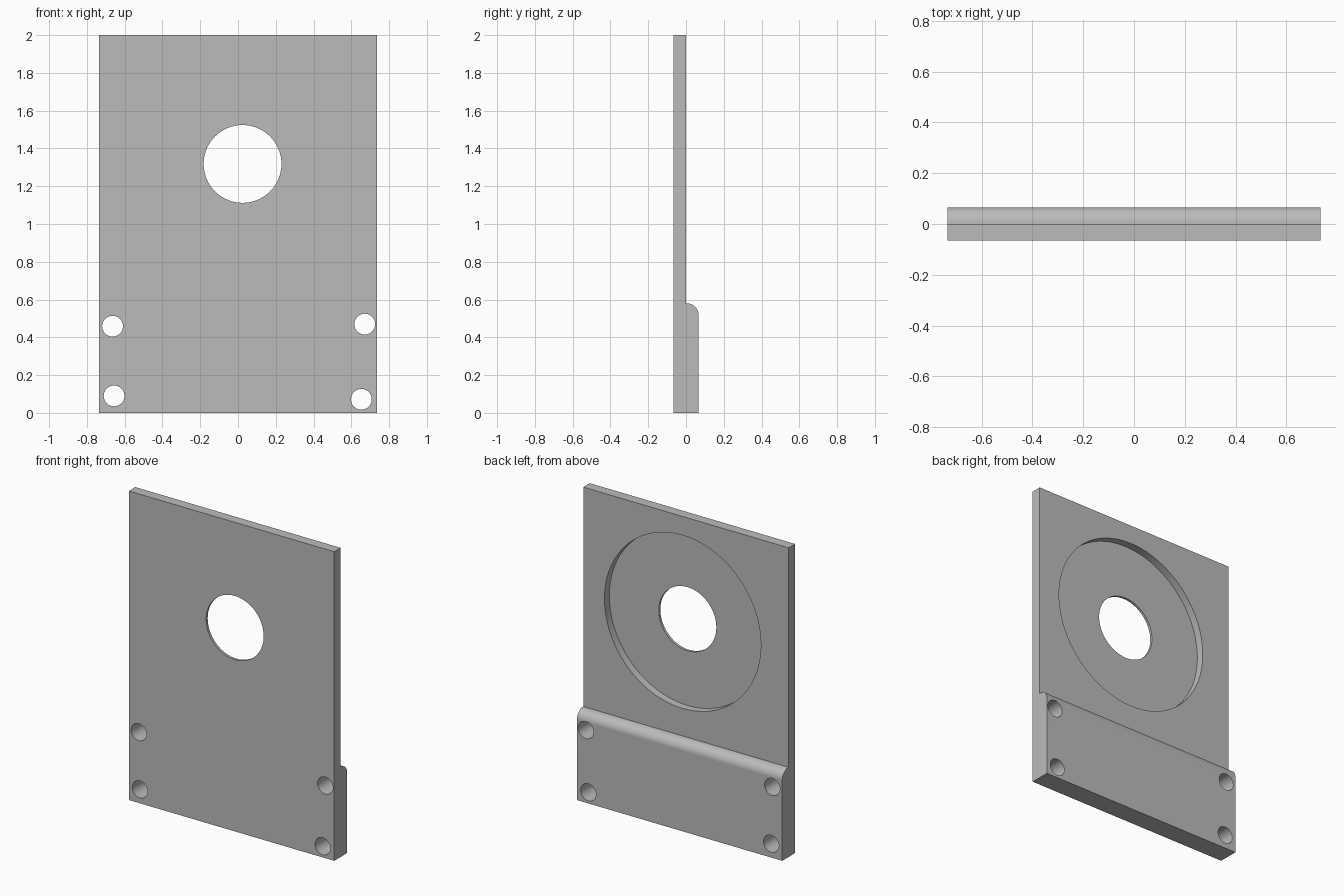
import bpy, bmesh, math
from mathutils import Matrix

cube = bpy.data.objects.get("Cube")
if cube:
    bpy.data.objects.remove(cube, do_unlink=True)

HALF_W, HALF_D, HEIGHT = 0.735, 0.066, 2.0
STEP_Z, FILLET = 0.58, 0.06

grey = bpy.data.materials.new("plain_grey")
grey.use_nodes = True
grey.diffuse_color = (0.5, 0.5, 0.5, 1)
grey.node_tree.nodes["Principled BSDF"].inputs["Base Color"].default_value = (0.5, 0.5, 0.5, 1)


def add_object(name, bm):
    bmesh.ops.recalc_face_normals(bm, faces=bm.faces)
    mesh = bpy.data.meshes.new(name)
    bm.to_mesh(mesh)
    bm.free()
    mesh.materials.append(grey)
    obj = bpy.data.objects.new(name, mesh)
    bpy.context.collection.objects.link(obj)
    return obj


def cut_round(target, x, z, radius, y0, y1, sides):
    """Cut a cylinder along y, from y0 to y1, out of the target."""
    bm = bmesh.new()
    place = Matrix.Translation((x, (y0 + y1) / 2, z)) @ Matrix.Rotation(math.pi / 2, 4, 'X')
    bmesh.ops.create_cone(bm, cap_ends=True, segments=sides, radius1=radius,
                          radius2=radius, depth=y1 - y0, matrix=place)
    cutter = add_object("hole_cutter", bm)
    cutter.hide_render = True
    mod = target.modifiers.new("cut", 'BOOLEAN')
    mod.operation, mod.solver, mod.object = 'DIFFERENCE', 'EXACT', cutter
    bpy.context.view_layer.objects.active = target
    bpy.ops.object.modifier_apply(modifier=mod.name)
    bpy.data.objects.remove(cutter, do_unlink=True)


# Side profile: thin plate with a thicker, rounded foot at the back
profile = [(-HALF_D, 0), (HALF_D, 0)]
for i in range(17):
    a = math.pi / 2 * i / 16
    profile.append((HALF_D - FILLET + FILLET * math.cos(a),
                    STEP_Z - FILLET + FILLET * math.sin(a)))
profile += [(0, STEP_Z), (0, HEIGHT), (-HALF_D, HEIGHT)]

bm = bmesh.new()
face = bm.faces.new([bm.verts.new((-HALF_W, y, z)) for y, z in profile])
side = bmesh.ops.extrude_face_region(bm, geom=[face])
bmesh.ops.translate(bm, vec=(2 * HALF_W, 0, 0),
                    verts=[v for v in side["geom"] if isinstance(v, bmesh.types.BMVert)])
plate = add_object("mounting_plate", bm)

# Round recess in the back and the through hole at its centre
cut_round(plate, 0.024, 1.318, 0.56, -0.05, 0.2, 96)
cut_round(plate, 0.024, 1.318, 0.206, -0.2, 0.2, 64)

# Four bolt holes through the foot
for x, z in [(-0.664, 0.459), (0.671, 0.47), (-0.656, 0.09), (0.653, 0.072)]:
    cut_round(plate, x, z, 0.055, -0.2, 0.2, 40)

# Smooth round surfaces, crisp edges
bpy.ops.object.select_all(action='DESELECT')
plate.select_set(True)
bpy.context.view_layer.objects.active = plate
bpy.ops.object.shade_smooth_by_angle(angle=math.radians(30))
weighted = plate.modifiers.new("flat_face_normals", 'WEIGHTED_NORMAL')
weighted.keep_sharp = True
